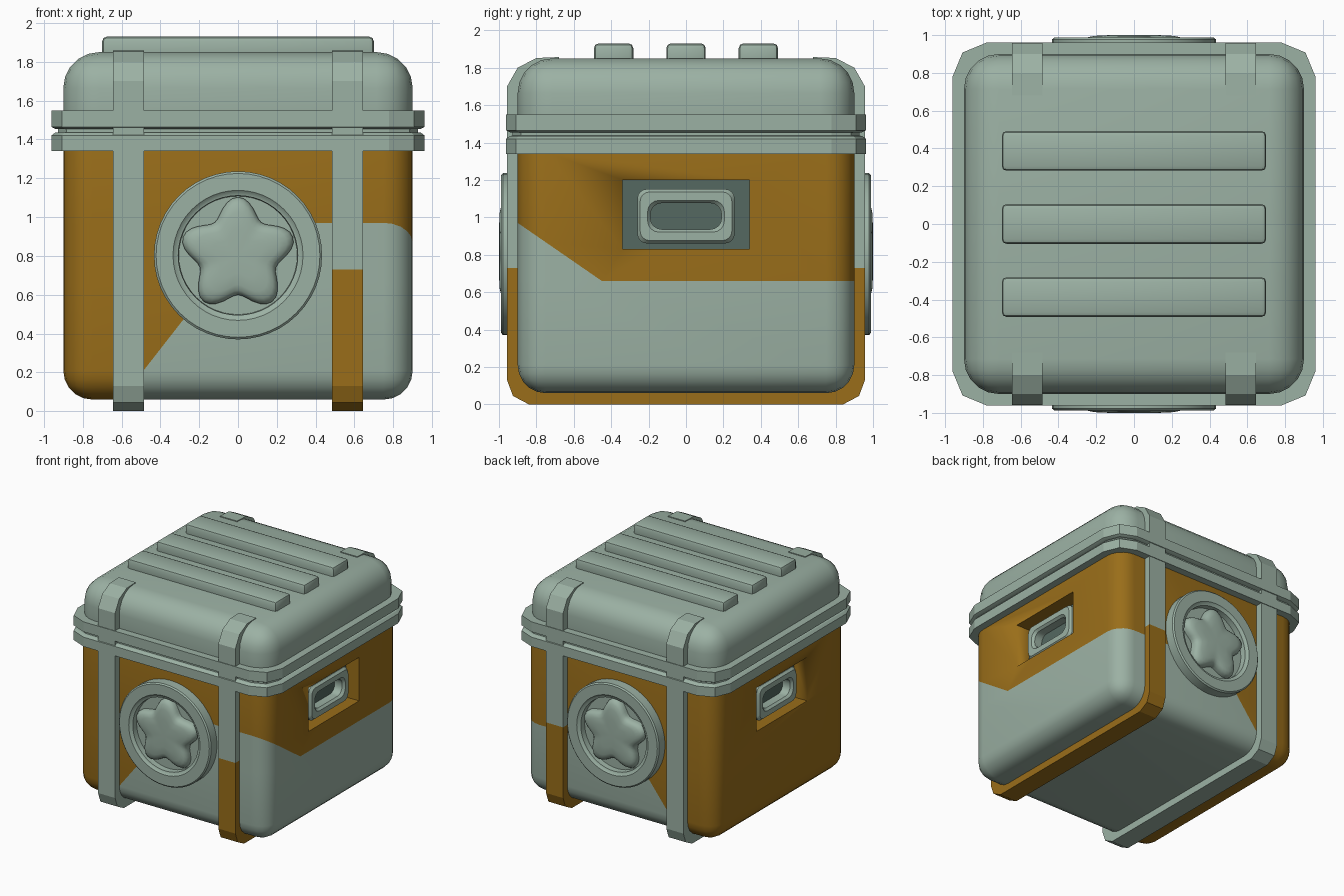
import bpy, bmesh
from math import sin, cos, pi, radians
from mathutils import Vector

if "Cube" in bpy.data.objects:
    bpy.data.objects.remove(bpy.data.objects["Cube"])


def material(name, rgb):
    m = bpy.data.materials.new(name)
    m.diffuse_color = (*rgb, 1)
    m.use_nodes = True
    m.node_tree.nodes["Principled BSDF"].inputs["Base Color"].default_value = m.diffuse_color
    return m


GREEN = material("pale_green", (0.33, 0.44, 0.37))
ORANGE = material("ochre", (0.32, 0.155, 0.01))
DARK = material("dark_green", (0.09, 0.14, 0.12))


def finish(name, bm, *mats, angle=32):
    bmesh.ops.recalc_face_normals(bm, faces=bm.faces)
    me = bpy.data.meshes.new(name)
    bm.to_mesh(me)
    bm.free()
    for m in mats:
        me.materials.append(m)
    ob = bpy.data.objects.new(name, me)
    bpy.context.collection.objects.link(ob)
    bpy.ops.object.select_all(action='DESELECT')
    ob.select_set(True)
    bpy.context.view_layer.objects.active = ob
    bpy.ops.object.shade_smooth_by_angle(angle=radians(angle))
    return ob


def box_bm(lo, hi, bevel=0, segments=4):
    bm = bmesh.new()
    bmesh.ops.create_cube(bm, size=1)
    lo, hi = Vector(lo), Vector(hi)
    for v in bm.verts:
        v.co = (lo + hi) / 2 + v.co * (hi - lo)
    if bevel:
        bmesh.ops.bevel(bm, geom=bm.edges[:], offset=bevel, segments=segments,
                        profile=0.5, affect='EDGES')
    return bm


def loft(name, rings, mat, start_cap=True, end_cap=True, angle=32):
    bm = bmesh.new()
    loops = [[bm.verts.new(p) for p in r] for r in rings]
    n = len(loops[0])
    for a, b in zip(loops, loops[1:]):
        for i in range(n):
            j = (i + 1) % n
            bm.faces.new((a[i], a[j], b[j], b[i]))
    if start_cap:
        bm.faces.new(loops[0])
    if end_cap:
        bm.faces.new(loops[-1])
    return finish(name, bm, mat, angle=angle)


def rounded_rect(hx, hy, r, seg):
    pts = []
    for k, (sx, sy) in enumerate(((1, 1), (-1, 1), (-1, -1), (1, -1))):
        for i in range(seg + 1):
            a = (k + i / seg) * pi / 2
            pts.append((sx * (hx - r) + r * cos(a), sy * (hy - r) + r * sin(a)))
    return pts


def split(bm, co, no):
    bmesh.ops.bisect_plane(bm, geom=bm.verts[:] + bm.edges[:] + bm.faces[:],
                           plane_co=co, plane_no=no)


# Body: rounded box with a two-tone paint split
bm = box_bm((-0.9, -0.9, 0.06), (0.9, 0.9, 1.5), 0.15, 5)
split(bm, (0, 0, 0.66), (0, 0, 1))
split(bm, (0, -0.45, 0.66), (0, 0.69, 1))
split(bm, (-0.65, 0, 0), (1, 0, -0.78))
for f in bm.faces:
    c = f.calc_center_median()
    if c.z < 0.66 + max(0, (-0.45 - c.y) * 0.69) and c.x > -0.65 + 0.78 * c.z:
        f.material_index = 1
body = finish("body", bm, ORANGE, GREEN)

# Side recesses with dark floor and handle frame
for s, side in ((1, "right"), (-1, "left")):
    x0, x1 = sorted((s * 0.77, s * 1.1))
    cutter = finish("cutter", box_bm((x0, -0.34, 0.83), (x1, 0.34, 1.2)), ORANGE)
    cutter.hide_render = True
    mod = body.modifiers.new("recess", 'BOOLEAN')
    mod.operation = 'DIFFERENCE'
    mod.solver = 'EXACT'
    mod.object = cutter
    bpy.context.view_layer.objects.active = body
    bpy.ops.object.modifier_apply(modifier=mod.name)
    bpy.data.objects.remove(cutter)

    x0, x1 = sorted((s * 0.74, s * 0.775))
    finish(side + "_recess_floor", box_bm((x0, -0.34, 0.83), (x1, 0.34, 1.2)), DARK)

    frame = ((0.26, 0.145, 0.05, 0.76), (0.26, 0.145, 0.05, 0.845),
             (0.245, 0.13, 0.05, 0.865), (0.205, 0.085, 0.06, 0.865),
             (0.19, 0.07, 0.06, 0.845), (0.19, 0.07, 0.06, 0.76))
    loft(side + "_handle",
         [[(s * x, y, 1.006 + z) for y, z in rounded_rect(w, h, r, 4)]
          for w, h, r, x in frame], GREEN, False, False)

# Lid
finish("lid", box_bm((-0.9, -0.9, 1.3), (0.9, 0.9, 1.85), 0.185, 5), GREEN)

# Rim: two bands with a groove between them
rim = ((0.1, 1.34), (0, 1.34), (0, 1.42), (0.02, 1.435), (0.035, 1.437),
       (0.035, 1.453), (0.02, 1.455), (0, 1.465), (0, 1.55), (0.1, 1.55))
loft("rim", [[(x, y, z) for x, y in rounded_rect(0.962 - d, 0.962 - d, 0.185 - d, 2)]
             for d, z in rim], GREEN, angle=20)

# Lid slats
for i in (-1, 0, 1):
    y = i * 0.387
    finish("lid_slat", box_bm((-0.7, y - 0.105, 1.8), (0.7, y + 0.105, 1.93), 0.025, 2), GREEN)

# Straps wrapping under the body and up onto the lid
outer = [(0.68, 1.857), (0.80, 1.852), (0.90, 1.80), (0.957, 1.70),
         (0.957, 0.13), (0.925, 0.045), (0.84, 0)]
inner = [(0.68, 1.78), (0.76, 1.77), (0.82, 1.72), (0.86, 1.65),
         (0.86, 0.2), (0.83, 0.14), (0.76, 0.1)]
both = [half + [(-y, z) for y, z in reversed(half)] for half in (outer, inner)]
for s, side in ((1, "right"), (-1, "left")):
    rings = [[(s * 0.485, *o), (s * 0.645, *o), (s * 0.645, *i), (s * 0.485, *i)]
             for o, i in zip(*both)]
    strap = loft(side + "_strap", rings, GREEN, angle=20)
    if s > 0:
        strap.data.materials.append(ORANGE)
        bm = bmesh.new()
        bm.from_mesh(strap.data)
        split(bm, (0, 0, 0.73), (0, 0, 1))
        for f in bm.faces:
            f.material_index = int(f.calc_center_median().z < 0.73)
        bm.to_mesh(strap.data)
        bm.free()

# Round badges with a puffy star, front and back
dish = ((0.433, 0.88), (0.433, 0.978), (0.422, 0.988), (0.335, 0.988),
        (0.32, 0.975), (0.308, 0.972), (0.305, 0.925))
star = ((1.0, 0.91), (1.0, 0.95), (0.96, 0.972), (0.88, 0.987), (0.74, 0.996),
        (0.45, 1.0), (0.05, 1.0))
for s, side in ((-1, "front"), (1, "back")):
    turn = [2 * pi * i / 48 for i in range(48)]
    loft(side + "_badge_dish",
         [[(r * cos(a), s * y, 0.803 + r * sin(a)) for a in turn] for r, y in dish], GREEN)
    turn = [2 * pi * i / 60 for i in range(60)]
    radius = [0.252 + 0.046 * cos(5 * (a - pi / 2)) for a in turn]
    loft(side + "_star",
         [[(k * r * cos(a), s * y, 0.805 + k * r * sin(a)) for a, r in zip(turn, radius)]
          for k, y in star], GREEN, angle=45)
